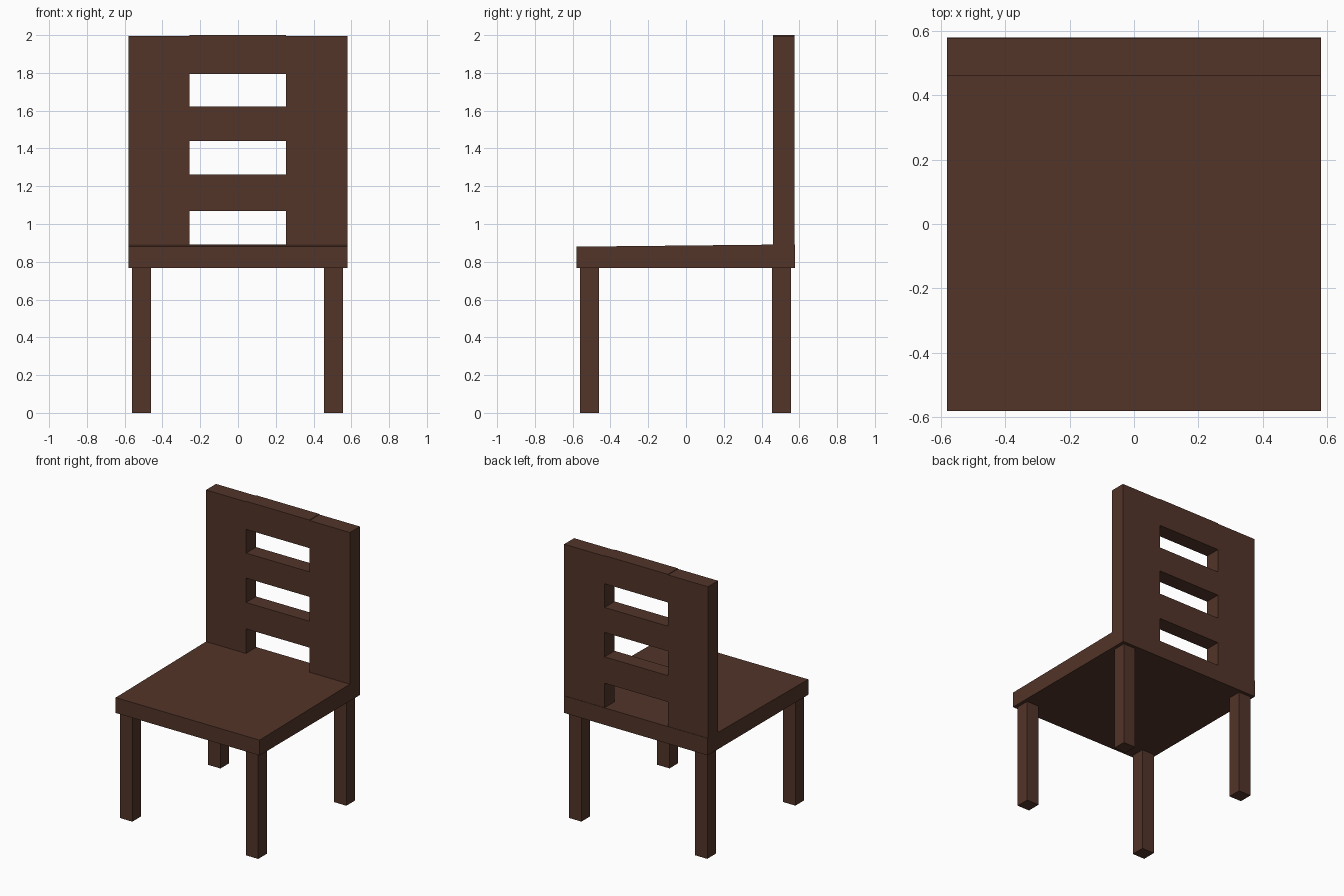
import bpy, bmesh

if "Cube" in bpy.data.objects:
    bpy.data.objects.remove(bpy.data.objects["Cube"])

wood = bpy.data.materials.new("dark_wood")
wood.diffuse_color = (0.085, 0.035, 0.022, 1)
wood.use_nodes = True
wood.node_tree.nodes["Principled BSDF"].inputs["Base Color"].default_value = wood.diffuse_color


def finish(name, bm):
    bmesh.ops.recalc_face_normals(bm, faces=bm.faces)
    mesh = bpy.data.meshes.new(name)
    bm.to_mesh(mesh)
    bm.free()
    mesh.materials.append(wood)
    obj = bpy.data.objects.new(name, mesh)
    bpy.context.collection.objects.link(obj)
    return obj


def box(name, lo, hi, back_rise=0.0):
    bm = bmesh.new()
    bmesh.ops.create_cube(bm, size=1)
    for v in bm.verts:
        rear_top = v.co.y > 0 and v.co.z > 0
        for i in range(3):
            v.co[i] = hi[i] if v.co[i] > 0 else lo[i]
        if rear_top:
            v.co.z += back_rise
    return finish(name, bm)


# Seat: slab whose top rises slightly toward the back
box("seat", (-0.58, -0.58, 0.768), (0.58, 0.578, 0.88), back_rise=0.012)

# Four square legs
for side, x in (("left", -0.51), ("right", 0.505)):
    for end, y in (("front", -0.51), ("back", 0.505)):
        box(f"{end}_{side}_leg", (x - 0.05, y - 0.05, 0), (x + 0.05, y + 0.05, 0.768))

# Backrest: panel with three slots, middle column stands a hair above the sides
xs = [-0.58, -0.257, 0.254, 0.58]
zs = [0.885, 1.07, 1.262, 1.44, 1.622, 1.795, 1.996, 2.0]
empty = {(1, 0), (1, 2), (1, 4), (0, 6), (2, 6)}
bm = bmesh.new()
grid = [[bm.verts.new((x, 0.46, z)) for z in zs] for x in xs]
for i in range(len(xs) - 1):
    for j in range(len(zs) - 1):
        if (i, j) not in empty:
            bm.faces.new((grid[i][j], grid[i + 1][j], grid[i + 1][j + 1], grid[i][j + 1]))
bmesh.ops.delete(bm, geom=[v for v in bm.verts if not v.link_faces], context="VERTS")
front = bm.faces[:]
# extrude a copy backwards to give the panel its thickness
ext = bmesh.ops.extrude_face_region(bm, geom=front, use_keep_orig=True)
rear = [g for g in ext["geom"] if isinstance(g, bmesh.types.BMVert)]
bmesh.ops.translate(bm, verts=rear, vec=(0, 0.115, 0))
bmesh.ops.dissolve_limit(bm, angle_limit=0.01, verts=bm.verts[:], edges=bm.edges[:])
finish("backrest", bm)
